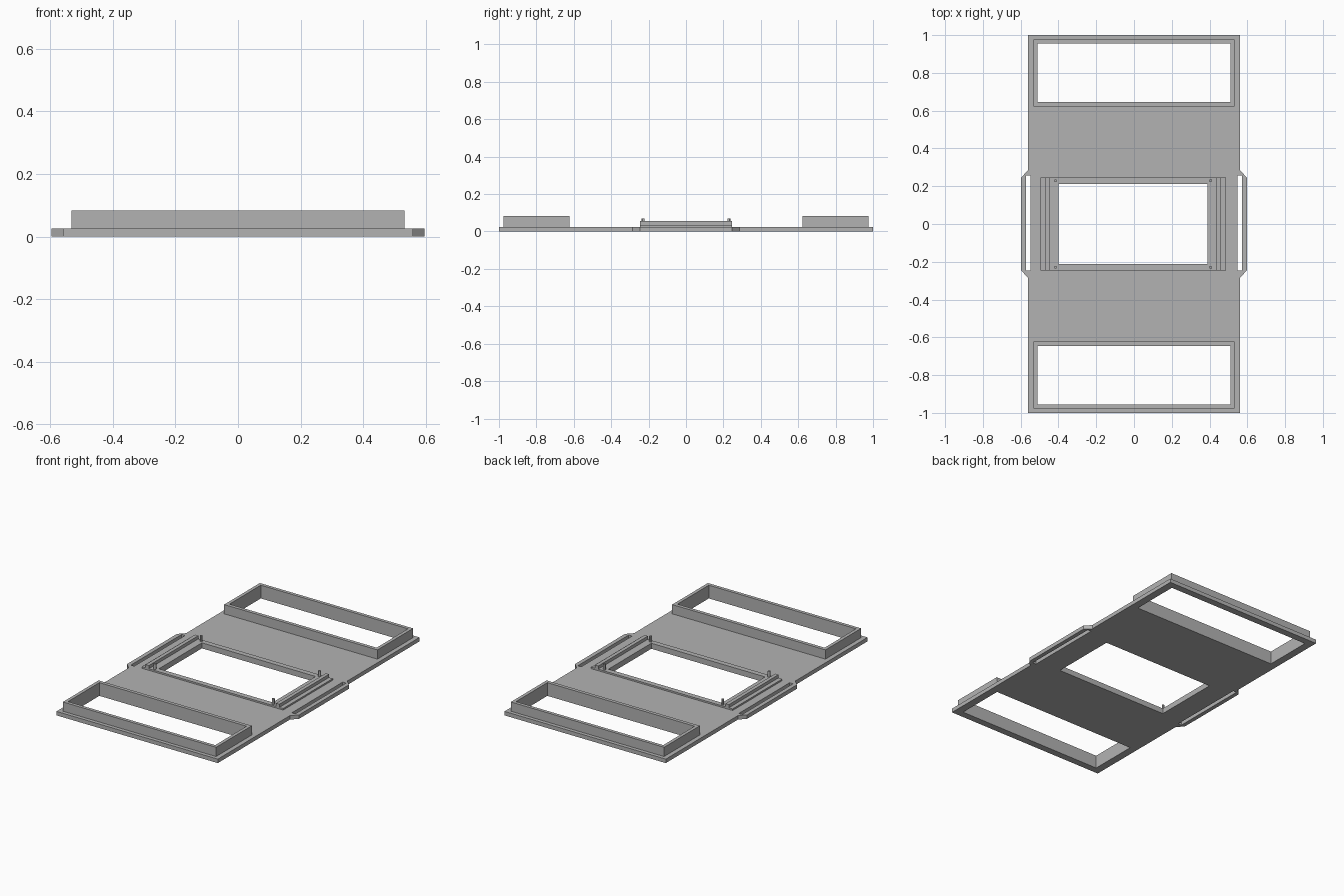
import bpy, bmesh

cube = bpy.data.objects.get("Cube")
if cube:
    bpy.data.objects.remove(cube)

grey = bpy.data.materials.new("plain grey")
grey.use_nodes = True
colour = (0.45, 0.45, 0.45, 1)
grey.diffuse_color = colour
grey.node_tree.nodes["Principled BSDF"].inputs["Base Color"].default_value = colour


def rect(x0, x1, y0, y1):
    return [(x0, y0), (x1, y0), (x1, y1), (x0, y1)]


def slab(name, outline, holes, z0, z1):
    """Extrude a flat outline with holes from z0 up to z1."""
    bm = bmesh.new()
    edges = []
    for loop in [outline] + holes:
        vs = [bm.verts.new((x, y, z0)) for x, y in loop]
        edges += [bm.edges.new((vs[i - 1], vs[i])) for i in range(len(vs))]
    bmesh.ops.triangle_fill(bm, edges=edges, use_beauty=True)
    ext = bmesh.ops.extrude_face_region(bm, geom=bm.faces[:], use_keep_orig=True)
    top = [g for g in ext["geom"] if isinstance(g, bmesh.types.BMVert)]
    bmesh.ops.translate(bm, verts=top, vec=(0, 0, z1 - z0))
    bmesh.ops.recalc_face_normals(bm, faces=bm.faces[:])
    me = bpy.data.meshes.new(name)
    bm.to_mesh(me)
    bm.free()
    me.materials.append(grey)
    ob = bpy.data.objects.new(name, me)
    bpy.context.collection.objects.link(ob)
    return ob


BASE, LIP, RAIL, PIN, COLLAR = 0.025, 0.035, 0.055, 0.07, 0.083
MID = -0.005  # the screen frame sits slightly off centre

# Base plate: panel with chamfered side loops, three windows and two strap slots
half = [(0.56, -1), (0.56, -0.285), (0.597, -0.247),
        (0.597, 0.247), (0.56, 0.285), (0.56, 1)]
outline = half + [(-x, -y) for x, y in half]
end_holes = [rect(-0.511, 0.511, *ys) for ys in ((0.645, 0.956), (-0.956, -0.645))]
screen_hole = rect(MID - 0.395, MID + 0.395, -0.213, 0.213)
slots = [rect(0.547, 0.571, -0.247, 0.257), rect(-0.571, -0.547, -0.247, 0.257)]
slab("base_plate", outline, end_holes + [screen_hole] + slots, 0, BASE)

# Raised collars around the end windows
for name, hole, ys in (("back_collar", end_holes[0], (0.623, 0.977)),
                       ("front_collar", end_holes[1], (-0.977, -0.623))):
    slab(name, rect(-0.532, 0.532, *ys), [hole], BASE, COLLAR)

# Low frame around the central window
slab("screen_frame", rect(MID - 0.491, MID + 0.491, -0.246, 0.246),
     [screen_hole], BASE, LIP)

# Side rails and corner pins on the frame
for side, s in (("left", 1), ("right", -1)):
    xs = sorted((MID + s * 0.442, MID + s * 0.465))
    slab(side + "_rail", rect(*xs, -0.246, 0.246), [], LIP, RAIL)
    for end, y in (("front", -0.229), ("back", 0.229)):
        bpy.ops.mesh.primitive_cylinder_add(
            vertices=12, radius=0.008, depth=PIN - LIP,
            location=(MID + s * 0.411, y, (PIN + LIP) / 2))
        pin = bpy.context.object
        pin.name = f"{end}_{side}_pin"
        pin.data.materials.append(grey)
        bpy.ops.object.shade_smooth_by_angle()
